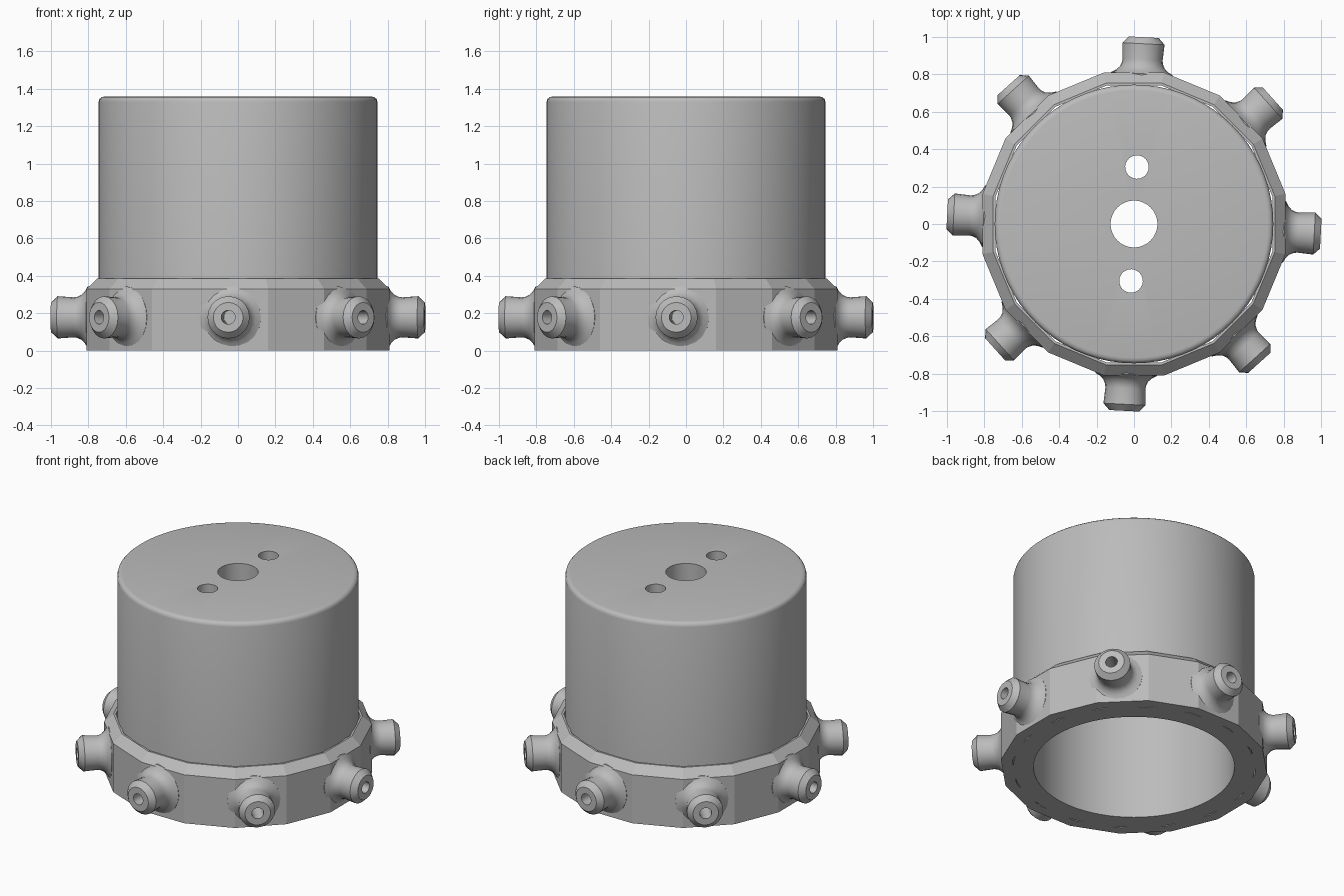
import bpy
import bmesh
from math import pi, cos, sin, radians
from mathutils import Matrix

cube = bpy.data.objects.get("Cube")
if cube:
    bpy.data.objects.remove(cube, do_unlink=True)

grey = bpy.data.materials.new("plain grey")
grey.use_nodes = True
grey.diffuse_color = (0.5, 0.5, 0.5, 1)
grey.node_tree.nodes["Principled BSDF"].inputs["Base Color"].default_value = (0.5, 0.5, 0.5, 1)

TWIST = radians(-3)      # nozzles and bolt holes are turned slightly
NOZZLES = 8
NOZZLE_Z = 0.178


def lathe(name, profile, sides, phase=0.0, matrices=(Matrix(),)):
    """Revolve a closed (radius, height) loop about z, once per matrix."""
    bm = bmesh.new()
    for m in matrices:
        rings = []
        for i in range(sides):
            a = phase + 2 * pi * i / sides
            rings.append([bm.verts.new(m @ Matrix.Translation((r * cos(a), r * sin(a), h)).translation)
                          for r, h in profile])
        n = len(profile)
        for i in range(sides):
            a, b = rings[i], rings[(i + 1) % sides]
            for j in range(n):
                k = (j + 1) % n
                bm.faces.new((a[j], b[j], b[k], a[k]))
    bmesh.ops.recalc_face_normals(bm, faces=bm.faces)
    return finish(name, bm)


def rods(name, radius, depth, matrices):
    """Solid cylinders used as cutters."""
    bm = bmesh.new()
    for m in matrices:
        bmesh.ops.create_cone(bm, cap_ends=True, segments=24, radius1=radius,
                              radius2=radius, depth=depth, matrix=m)
    obj = finish(name, bm)
    obj.hide_render = True
    return obj


def finish(name, bm):
    mesh = bpy.data.meshes.new(name)
    bm.to_mesh(mesh)
    bm.free()
    mesh.materials.append(grey)
    obj = bpy.data.objects.new(name, mesh)
    bpy.context.collection.objects.link(obj)
    return obj


def activate(obj):
    bpy.ops.object.select_all(action='DESELECT')
    obj.select_set(True)
    bpy.context.view_layer.objects.active = obj


def cut(obj, cutter):
    mod = obj.modifiers.new("cut", 'BOOLEAN')
    mod.operation = 'DIFFERENCE'
    mod.solver = 'EXACT'
    mod.object = cutter
    activate(obj)
    bpy.ops.object.modifier_apply(modifier=mod.name)
    bpy.data.objects.remove(cutter, do_unlink=True)


def smooth(obj, angle):
    activate(obj)
    bpy.ops.object.shade_smooth_by_angle(angle=radians(angle))


# Hollow cap with a rounded rim and a centre hole
cap = lathe("cap", [(0.62, 0), (0.745, 0), (0.745, 1.33), (0.741, 1.345),
                    (0.73, 1.355), (0.715, 1.358), (0.125, 1.358),
                    (0.125, 1.2), (0.62, 1.2)], 72)
bolt_axis = Matrix.Rotation(TWIST, 4, 'Z')
cut(cap, rods("bolt_cutter", 0.063, 0.6,
              [bolt_axis @ Matrix.Translation((0, y, 1.3)) for y in (0.305, -0.305)]))
smooth(cap, 35)

# Faceted collar with a chamfered top edge
SIDES = 16
flat = 1 / cos(pi / SIDES)
collar = lathe("collar", [(0.74 * flat, 0), (0.81 * flat, 0), (0.81 * flat, 0.33),
                          (0.753 * flat, 0.385), (0.74 * flat, 0.385)],
               SIDES, phase=pi / SIDES)

# Radial nozzles: local z points outward from the collar
outward = [Matrix.Translation((0, 0, NOZZLE_Z))
           @ Matrix.Rotation(TWIST + 2 * pi * i / NOZZLES, 4, 'Z')
           @ Matrix.Rotation(pi / 2, 4, 'Y') for i in range(NOZZLES)]
cut(collar, rods("bore_cutter", 0.039, 0.2,
                 [m @ Matrix.Translation((0, 0, 0.8)) for m in outward]))
smooth(collar, 10)

nozzles = lathe("nozzles", [(0.037, 0.75), (0.037, 1.0), (0.08, 1.0), (0.113, 0.965),
                            (0.107, 0.88), (0.11, 0.86), (0.12, 0.838),
                            (0.138, 0.82), (0.165, 0.805), (0.165, 0.75)],
                20, matrices=outward)
smooth(nozzles, 32)
